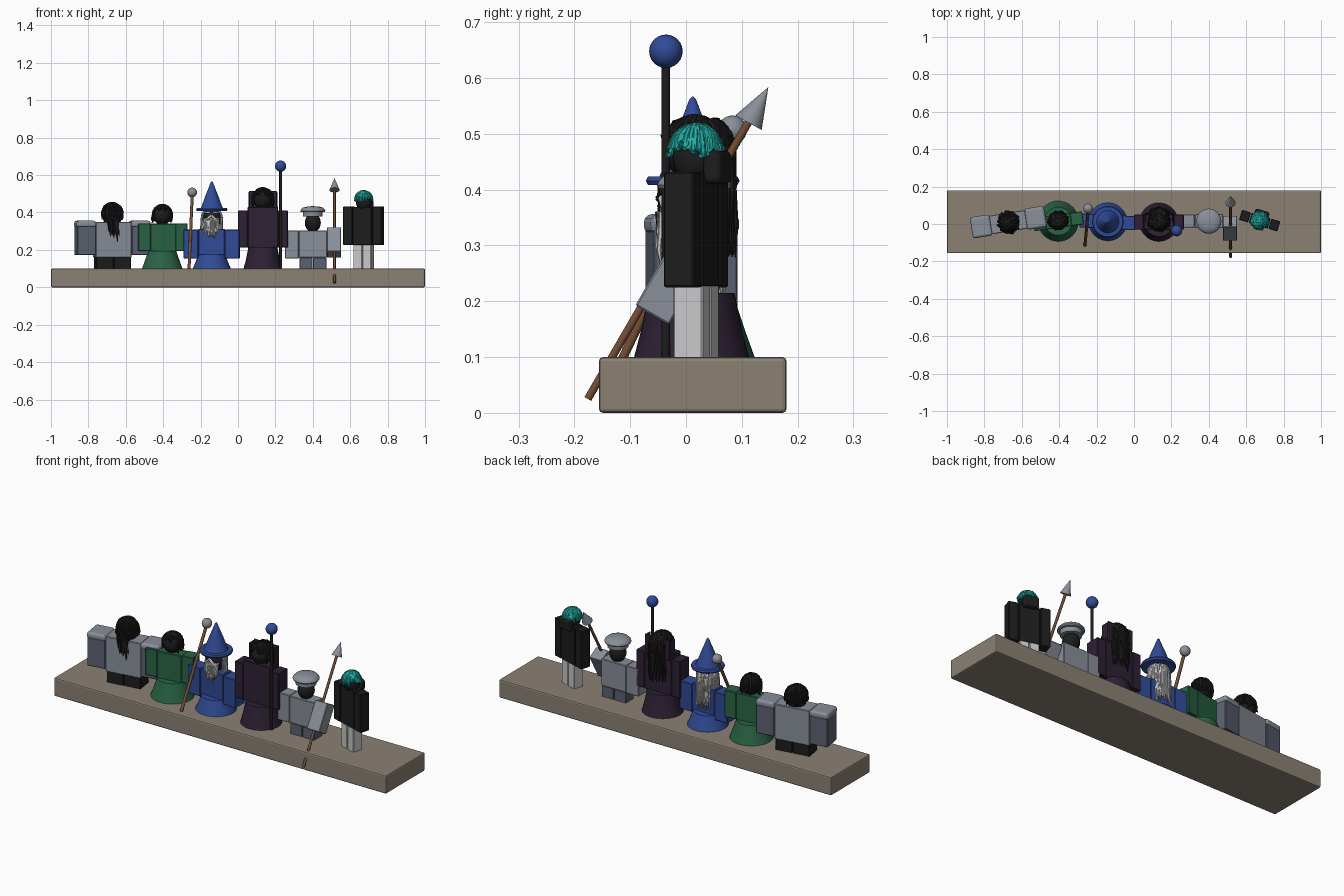
import bpy, math, random
from mathutils import Matrix, Vector, Euler

random.seed(4)
cube = bpy.data.objects.get("Cube")
if cube:
    bpy.data.objects.remove(cube, do_unlink=True)


def material(name, r, g, b):
    m = bpy.data.materials.new(name)
    m.use_nodes = True
    m.diffuse_color = (r, g, b, 1)
    m.node_tree.nodes["Principled BSDF"].inputs["Base Color"].default_value = (r, g, b, 1)
    return m


STONE = material("stone", .26, .22, .175)
GREEN = material("green cloth", .022, .125, .06)
BLUE = material("blue cloth", .03, .07, .31)
PURPLE = material("dark purple cloth", .026, .015, .034)
STEEL = material("light steel", .25, .275, .32)
SLATE = material("blue grey", .105, .12, .165)
BLACK = material("black", .012, .012, .012)
TEAL = material("teal hair", .015, .42, .38)
WHITE = material("off white", .58, .58, .59)
BROWN = material("brown wood", .17, .075, .035)

frame = Matrix()  # placement of the figure being built


def stand(x, y, turn):
    global frame
    frame = Matrix.Translation((x, y, 0)) @ Matrix.Rotation(math.radians(turn), 4, 'Z')


def finish(name, mat, smooth=True, local=None):
    o = bpy.context.object
    o.name = name
    o.data.materials.append(mat)
    o.matrix_world = frame @ (local or o.matrix_basis)
    if smooth:
        bpy.ops.object.shade_smooth_by_angle(angle=math.radians(40))
    return o


def box(name, mat, loc, size, tilt=0, bevel=.003, segments=1):
    bpy.ops.mesh.primitive_cube_add(size=1)
    bpy.context.object.data.transform(Matrix.Diagonal((*size, 1)))
    local = Matrix.Translation(loc) @ Matrix.Rotation(math.radians(tilt), 4, 'X')
    o = finish(name, mat, False, local)
    b = o.modifiers.new("edge", 'BEVEL')
    b.width, b.segments = bevel, segments
    return o


def ball(name, mat, loc, size):
    bpy.ops.mesh.primitive_uv_sphere_add(segments=24, ring_count=12, radius=1)
    bpy.context.object.data.transform(Matrix.Diagonal((*size, 1)))
    return finish(name, mat, True, Matrix.Translation(loc))


def rod(name, mat, a, b, r1, r2=None):
    a, b = Vector(a), Vector(b)
    bpy.ops.mesh.primitive_cone_add(vertices=24, radius1=r1, radius2=r1 if r2 is None else r2,
                                    depth=(b - a).length)
    turn = (b - a).to_track_quat('Z', 'Y').to_matrix().to_4x4()
    return finish(name, mat, True, Matrix.Translation((a + b) / 2) @ turn)


def lathe(name, mat, profile, sides=40):
    verts = [(r * math.cos(math.tau * i / sides), r * math.sin(math.tau * i / sides), z)
             for r, z in profile for i in range(sides)]
    faces = [(k * sides + i, k * sides + (i + 1) % sides,
              (k + 1) * sides + (i + 1) % sides, (k + 1) * sides + i)
             for k in range(len(profile) - 1) for i in range(sides)]
    faces += [tuple(range(sides))[::-1], tuple(range(len(verts) - sides, len(verts)))]
    me = bpy.data.meshes.new(name)
    me.from_pydata(verts, [], faces)
    o = bpy.data.objects.new(name, me)
    bpy.context.collection.objects.link(o)
    bpy.ops.object.select_all(action='DESELECT')
    o.select_set(True)
    bpy.context.view_layer.objects.active = o
    return finish(name, mat)


def strands(name, mat, center, radius, start, end, count, drop, top=5, thick=.005):
    """Locks running from the crown over the head, hanging down to height drop."""
    cu = bpy.data.curves.new(name, 'CURVE')
    cu.dimensions = '3D'
    cu.bevel_depth, cu.bevel_resolution = thick, 1
    c = Vector(center)
    for k in range(count):
        a = math.radians(start + (end - start) * (k + random.random()) / count)
        low = drop + random.uniform(-.012, .012)
        pts = []
        for i in range(7):
            p = math.radians(top + (95 - top) * i / 6)
            pts.append(c + Vector((math.cos(a) * math.sin(p), math.sin(a) * math.sin(p),
                                   math.cos(p))) * radius * random.uniform(.97, 1.06))
        pts = [p for p in pts if p.z > low]
        tip = pts[-1].copy()
        for t in (.35, .7, 1):
            wob = Vector((random.uniform(-.004, .004), random.uniform(-.004, .004), 0))
            pts.append(Vector((tip.x, tip.y, tip.z + (low - tip.z) * t)) + wob)
        s = cu.splines.new('POLY')
        s.points.add(len(pts) - 1)
        for i, (q, p) in enumerate(zip(s.points, pts)):
            q.co = (*p, 1)
            q.radius = 1 if i < len(pts) - 1 else .25
    o = bpy.data.objects.new(name, cu)
    bpy.context.collection.objects.link(o)
    bpy.ops.object.select_all(action='DESELECT')
    o.select_set(True)
    bpy.context.view_layer.objects.active = o
    bpy.ops.object.convert(target='MESH')
    return finish(name, mat)


def arms(who, mat, x, z0, z1, width, depth, y=0):
    for side, s in (("right", -1), ("left", 1)):
        box(f"{who}_{side}_arm", mat, (s * x, y, (z0 + z1) / 2), (width, depth, z1 - z0))


def legs(who, mat, half, z1, depth):
    for side, s in (("right", -1), ("left", 1)):
        box(f"{who}_{side}_leg", mat, (s * half / 2, 0, (z1 + .09) / 2),
            (half - .003, depth, z1 - .09))


# Plinth
box("plinth", STONE, (0, .012, .05), (2, .336, .1), bevel=.007, segments=2)

# Stout warrior
stand(-.672, .01, 9)
legs("warrior", BLACK, .095, .165, .09)
box("warrior_torso", STEEL, (0, 0, .255), (.195, .1, .19))
arms("warrior", SLATE, .147, .172, .34, .1, .105)
for s in (-1, 1):
    box("warrior_shoulder_pad", STEEL, (s * .147, 0, .338), (.106, .114, .036), bevel=.014, segments=3)
ball("warrior_head", BLACK, (0, 0, .385), (.054, .05, .062))
strands("warrior_hair", BLACK, (0, 0, .395), .055, 0, 360, 40, .37)
strands("warrior_beard", BLACK, (0, 0, .385), .052, -125, -55, 10, .265, 70, .007)
rod("warrior_beard_point", BLACK, (.012, -.054, .36), (.02, -.056, .245), .014, .002)

# Lady in green
stand(-.405, .015, 8)
lathe("lady_skirt", GREEN, [(.112, .09), (.108, .1), (.09, .15), (.075, .195)])
box("lady_torso", GREEN, (0, 0, .265), (.138, .07, .15))
arms("lady", GREEN, .1, .195, .342, .066, .07)
ball("lady_head", BLACK, (0, 0, .388), (.05, .048, .055))
strands("lady_hair", BLACK, (0, 0, .39), .05, -30, 210, 34, .355)
strands("lady_fringe", BLACK, (0, 0, .39), .05, 210, 330, 16, .42)

# Leaning wooden staff
stand(0, 0, 0)
rod("wooden_staff", BROWN, (-.262, -.115, .095), (-.245, .075, .49), .008)
ball("wooden_staff_knob", STEEL, (-.245, .083, .507), (.026, .026, .026))

# Bearded wizard
stand(-.14, .012, -3)
lathe("wizard_robe", BLUE, [(.105, .09), (.102, .1), (.085, .14), (.073, .175)])
box("wizard_torso", BLUE, (0, 0, .24), (.14, .072, .145))
arms("wizard", BLUE, .11, .155, .308, .078, .075)
ball("wizard_head", BLACK, (0, 0, .365), (.05, .05, .058))
lathe("wizard_hat_brim", BLUE, [(.06, .408), (.08, .408), (.084, .416), (.08, .424), (.06, .424)])
lathe("wizard_hat_cone", BLUE, [(.064, .415), (.052, .44), (.036, .485), (.018, .53), (.006, .562), (.001, .567)])
strands("wizard_back_hair", WHITE, (0, 0, .37), .053, -15, 195, 44, .21, 40)
strands("wizard_beard", WHITE, (0, 0, .365), .052, -140, -40, 26, .29, 88)
strands("wizard_long_beard", WHITE, (0, -.004, .36), .053, -112, -68, 12, .275, 92)
for s in (-1, 1):
    rod("wizard_moustache", WHITE, (0, -.054, .385), (s * .034, -.046, .352), .008, .004)
    rod("wizard_brow", WHITE, (s * .008, -.05, .4), (s * .04, -.036, .4), .007, .004)

# Tall sorcerer with a high collar
stand(.133, .01, 0)
lathe("sorcerer_robe", PURPLE, [(.107, .09), (.103, .1), (.09, .15), (.077, .215)])
box("sorcerer_torso", PURPLE, (0, 0, .32), (.162, .08, .22))
arms("sorcerer", PURPLE, .107, .212, .41, .052, .08)
box("sorcerer_collar", PURPLE, (0, .046, .46), (.15, .008, .11))
for s in (-1, 1):
    box("sorcerer_collar_side", PURPLE, (s * .073, .025, .46), (.008, .045, .1))
ball("sorcerer_head", BLACK, (0, 0, .472), (.05, .05, .054))
strands("sorcerer_hair", BLACK, (0, .004, .474), .055, -30, 210, 40, .44)
strands("sorcerer_fringe", BLACK, (0, .002, .474), .054, 210, 330, 16, .5)
strands("sorcerer_back_hair", BLACK, (0, .016, .474), .057, 35, 145, 24, .29, 30)

# Black staff with a blue orb
stand(.228, -.036, 0)
rod("dark_staff", BLACK, (0, 0, .095), (0, 0, .63), .0075)
ball("dark_staff_orb", BLUE, (0, 0, .648), (.03, .03, .03))

# Guard in a helmet
stand(.4, .015, 0)
legs("guard", SLATE, .074, .16, .07)
box("guard_torso", STEEL, (0, 0, .232), (.15, .075, .146))
box("guard_right_arm", STEEL, (-.112, 0, .23), (.074, .07, .15))
box("guard_left_arm", STEEL, (.114, -.038, .24), (.076, .07, .15), -30)
ball("guard_head", BLACK, (0, 0, .345), (.043, .043, .05))
lathe("guard_helmet", STEEL, [(.052, .378), (.053, .402), (.064, .402), (.067, .408),
                              (.064, .416), (.054, .426), (.03, .432), (.001, .434)])

# Spear held at a slant
stand(.516, 0, 0)
rod("spear_shaft", BROWN, (0, -.176, .025), (0, .116, .528), .007)
rod("spear_head", STEEL, (0, .112, .52), (0, .147, .583), .027, .0005)

# Slim figure with teal hair
stand(.672, .018, -17)
legs("youth", WHITE, .052, .23, .055)
box("youth_torso", BLACK, (0, 0, .328), (.106, .056, .205))
arms("youth", BLACK, .082, .225, .432, .05, .056)
ball("youth_head", BLACK, (0, 0, .458), (.042, .042, .05))
box("youth_hood", BLACK, (0, .04, .44), (.08, .035, .06), bevel=.012, segments=3)
ball("youth_hair_cap", TEAL, (0, 0, .484), (.043, .043, .029))
strands("youth_hair", TEAL, (0, 0, .468), .046, 0, 360, 56, .468)
